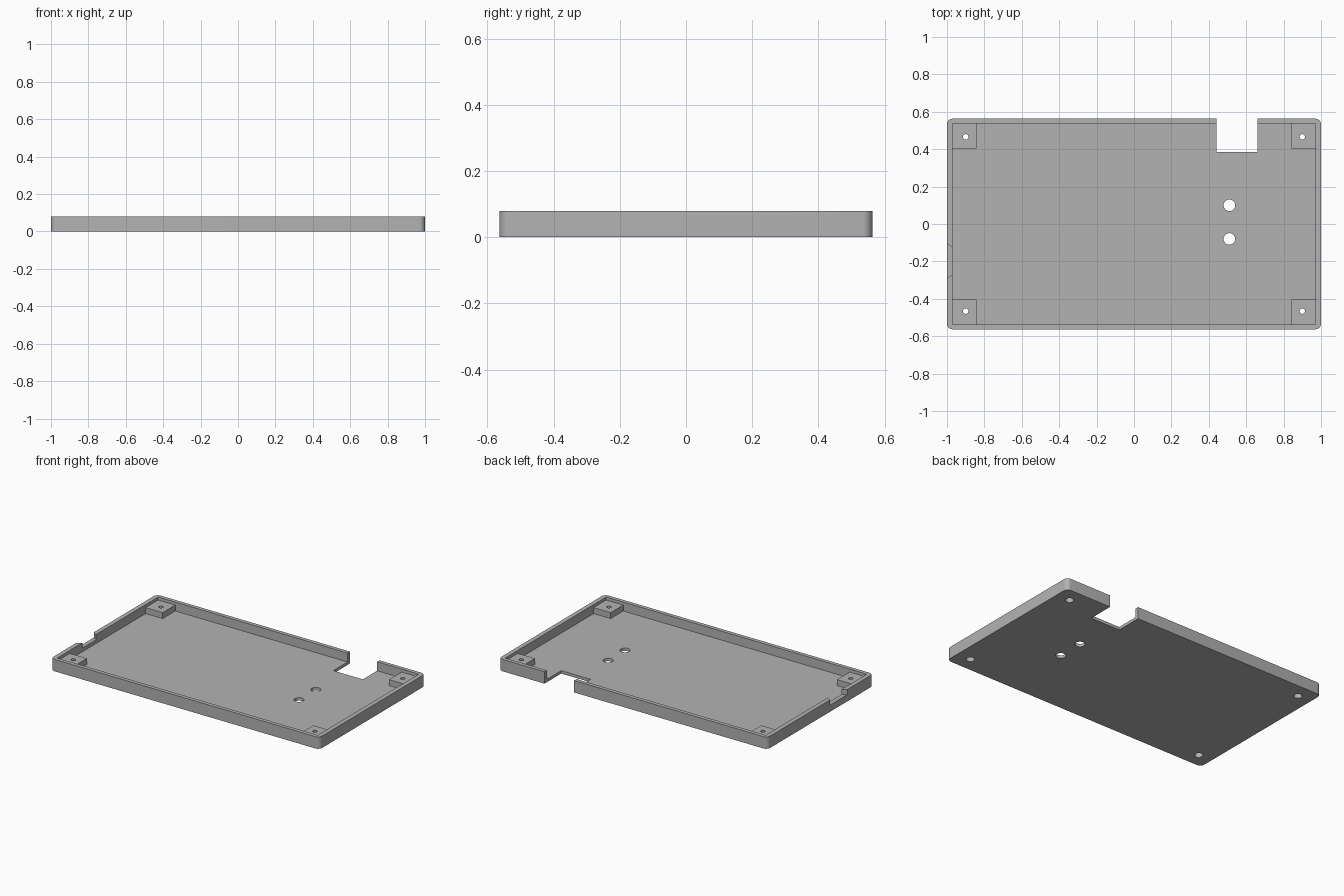
import bpy, bmesh, math

cube = bpy.data.objects.get("Cube")
if cube:
    bpy.data.objects.remove(cube, do_unlink=True)

HX, HY, H = 1.0, 0.563, 0.08      # outer half sizes and height
IX, IY = 0.97, 0.537              # inner half sizes
FLOOR, BOSS_TOP = 0.02, 0.06
RADIUS = 0.03

grey = bpy.data.materials.new("plain grey")
grey.use_nodes = True
grey.diffuse_color = (0.45, 0.45, 0.45, 1)
grey.node_tree.nodes["Principled BSDF"].inputs["Base Color"].default_value = (0.45, 0.45, 0.45, 1)


def prism(name, outline, z0, z1):
    """Extrude a counter-clockwise outline from z0 to z1."""
    bm = bmesh.new()
    face = bm.faces.new([bm.verts.new((x, y, z0)) for x, y in outline])
    top = bmesh.ops.extrude_face_region(bm, geom=[face])["geom"]
    for v in top:
        if isinstance(v, bmesh.types.BMVert):
            v.co.z = z1
    bmesh.ops.recalc_face_normals(bm, faces=bm.faces)
    mesh = bpy.data.meshes.new(name)
    bm.to_mesh(mesh)
    bm.free()
    mesh.materials.append(grey)
    obj = bpy.data.objects.new(name, mesh)
    bpy.context.collection.objects.link(obj)
    return obj


def rect(x0, x1, y0, y1):
    return [(x0, y0), (x1, y0), (x1, y1), (x0, y1)]


def circle(cx, cy, r, n=32):
    return [(cx + r * math.cos(math.tau * i / n), cy + r * math.sin(math.tau * i / n)) for i in range(n)]


def rounded_rect(hx, hy, r, n=8):
    pts = []
    for q, (sx, sy) in enumerate([(1, 1), (-1, 1), (-1, -1), (1, -1)]):
        for i in range(n + 1):
            a = math.pi / 2 * (q + i / n)
            pts.append((sx * (hx - r) + r * math.cos(a), sy * (hy - r) + r * math.sin(a)))
    return pts


def cut(target, outline, z0, z1):
    """Subtract a prism from the target."""
    cutter = prism("cutter", outline, z0, z1)
    cutter.hide_render = True
    mod = target.modifiers.new("cut", "BOOLEAN")
    mod.operation, mod.solver, mod.object = "DIFFERENCE", "EXACT", cutter
    bpy.context.view_layer.objects.active = target
    bpy.ops.object.modifier_apply(modifier=mod.name)
    bpy.data.objects.remove(cutter, do_unlink=True)


# Shallow tray with rounded outer corners
tray = prism("tray", rounded_rect(HX, HY, RADIUS), 0, H)
cut(tray, rect(-IX, IX, -IY, IY), FLOOR, 0.2)

# Notch through the back wall and floor
cut(tray, rect(0.44, 0.66, 0.385, 0.7), -0.1, 0.2)

# Flared cable notch in the right-hand wall
cut(tray, [(-1.03, -0.31), (-0.97, -0.27), (-0.95, -0.27),
           (-0.95, -0.125), (-0.97, -0.125), (-1.03, -0.085)], 0.045, 0.2)

# Two floor holes
for y in (0.1, -0.08):
    cut(tray, circle(0.51, y, 0.031), -0.1, 0.1)

# Corner screw bosses, sunk slightly into floor and walls
parts = [tray]
for sx, side in ((1, "left"), (-1, "right")):
    for sy, end in ((1, "back"), (-1, "front")):
        xs = sorted((sx * 0.843, sx * (IX + 0.01)))
        ys = sorted((sy * 0.403, sy * (IY + 0.01)))
        boss = prism(f"{end}_{side}_boss", rect(*xs, *ys), 0.01, BOSS_TOP)
        cx, cy = sx * 0.9, sy * 0.466
        for part in (tray, boss):
            cut(part, circle(cx, cy, 0.026), -0.1, 0.035)   # screw head recess
        cut(boss, circle(cx, cy, 0.0145), -0.1, 0.2)        # screw hole
        parts.append(boss)

# Smooth the round walls, keep the edges sharp
bpy.ops.object.select_all(action="DESELECT")
for part in parts:
    part.select_set(True)
bpy.context.view_layer.objects.active = tray
bpy.ops.object.shade_smooth_by_angle(angle=math.radians(30))
